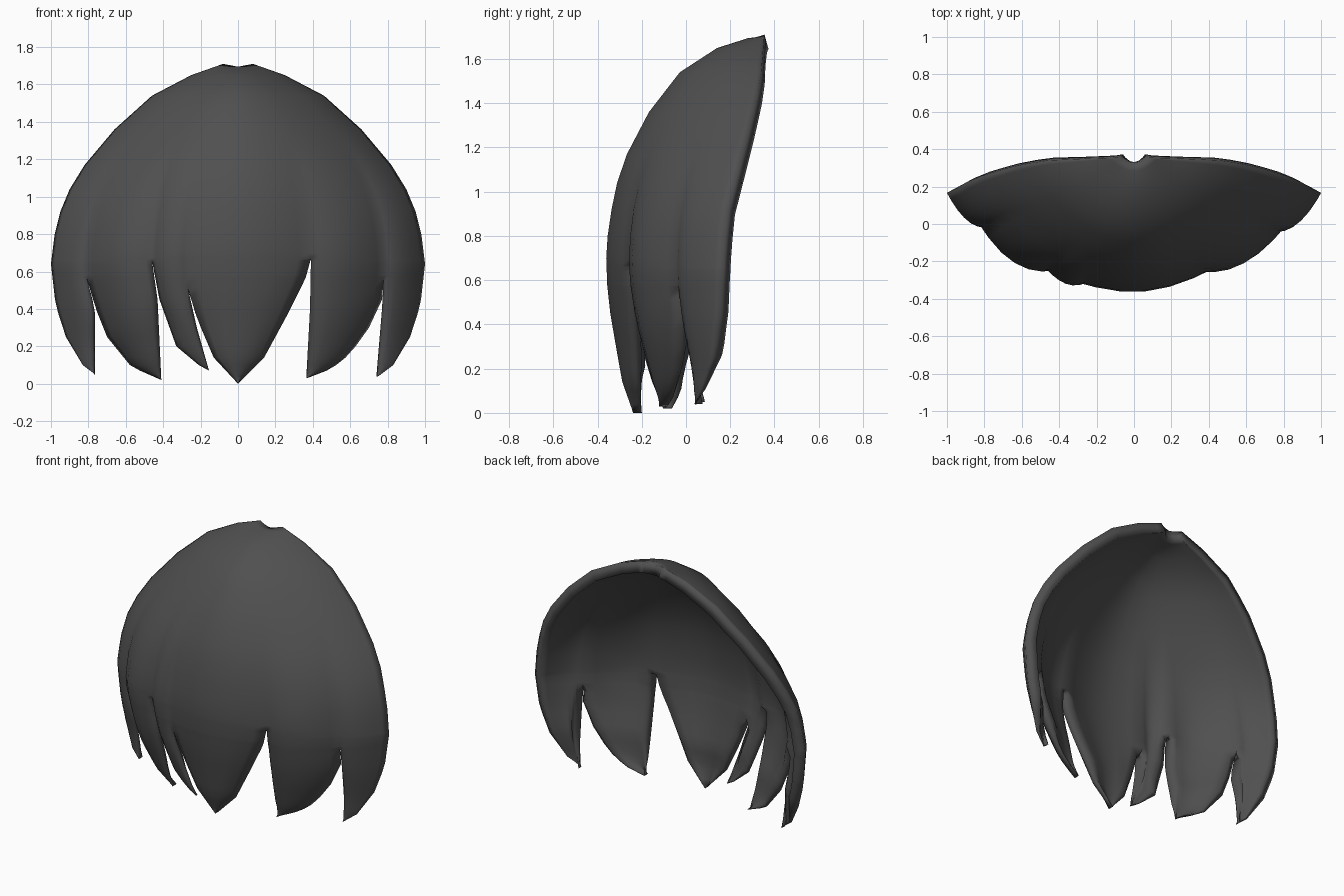
import bpy
import bmesh

cube = bpy.data.objects.get("Cube")
if cube:
    bpy.data.objects.remove(cube, do_unlink=True)


def interp(table, z):
    """Linear lookup in a list of (z, value) pairs running downwards."""
    if z >= table[0][0]:
        return table[0][1]
    for (za, va), (zb, vb) in zip(table, table[1:]):
        if z >= zb:
            return va + (vb - va) * (za - z) / (za - zb)
    return table[-1][1]


# Profiles by height: half width, front line and rear rim of the cap
HALF_WIDTH = [(1.71, .08), (1.65, .25), (1.54, .46), (1.36, .66), (1.17, .82),
              (1.04, .9), (.92, .95), (.8, .98), (.64, 1), (.42, .975),
              (.25, .92), (.1, .83), (.04, .75)]
FRONT = [(1.71, .33), (1.65, .14), (1.54, -.03), (1.36, -.17), (1.17, -.27),
         (1.04, -.315), (.85, -.355), (.7, -.365), (.58, -.36), (.45, -.345),
         (.25, -.31), (.14, -.29), (0, -.24)]
REAR = [(1.71, .355), (1.54, .34), (1.45, .325), (1.3, .29), (1.13, .245),
        (.9, .185), (.7, .17), (.45, .155), (.25, .125), (.1, .07), (.04, .04)]
LEVELS = [1.71, 1.695, 1.65, 1.6, 1.54, 1.45, 1.36, 1.27, 1.17, 1.04, .92, .8,
          .7, .67, .66, .64, .58, .57, .52, .45, .38, .3, .25, .2, .14, .1, .07,
          .05, .04]
COLUMNS = [0, .1, .3, .5, .7, .9, 1]


def side_edge(sign):
    return lambda z: sign * interp(HALF_WIDTH, z)


def notch_edge(notch, lower):
    """Lock border: fans out from the crown to the notch, then follows a path."""
    nz, nx = notch
    path = [notch] + lower

    def edge(z):
        if z >= nz:
            return nx * interp(HALF_WIDTH, z) / interp(HALF_WIDTH, nz)
        return interp(path, z)
    return edge


def surface_y(x, z):
    """Depth of the bowed cap: wrapped at the sides, flatter at the lock tips."""
    front, rear = interp(FRONT, z), interp(REAR, z)
    t = min(1, abs(x) / interp(HALF_WIDTH, z))
    k = 1 - max(0, 1 - z / .75) ** 2
    wrap = .15 * k
    return front + (rear - front) * ((1 - wrap) * t ** (1.1 + .7 * k) + wrap * t ** 12)


# Notches between neighbouring locks, as (height, x)
A, B, C, D, E = (.57, -.81), (.66, -.46), (.52, -.27), (.67, .39), (.58, .78)
VALLEYS = (A, D, E)

# Each lock: left border, left notch, right border, right notch, tip height, bulge
LOCKS = [
    (side_edge(-1), None,
     notch_edge(A, [(.4, -.765), (.04, -.765)]), A, .05, .01),
    (notch_edge(A, [(.4, -.76), (.25, -.7), (.09, -.57), (.02, -.41)]), A,
     notch_edge(B, [(.45, -.43), (.02, -.41)]), B, .02, .05),
    (notch_edge(B, [(.45, -.42), (.2, -.33), (.1, -.21), (.07, -.155)]), B,
     notch_edge(C, [(.3, -.22), (.07, -.155)]), C, .07, .03),
    (notch_edge(C, [(.35, -.22), (.14, -.13), (0, 0)]), C,
     notch_edge(D, [(.56, .36), (.38, .27), (.14, .14), (0, 0)]), D, 0, 0),
    (notch_edge(D, [(.4, .385), (.03, .365)]), D,
     notch_edge(E, [(.45, .77), (.3, .7), (.16, .6), (.08, .5), (.03, .37)]),
     E, .03, .025),
    (notch_edge(E, [(.4, .77), (.04, .74)]), E, side_edge(1), None, .04, .01),
]

bm = bmesh.new()
deform = bm.verts.layers.deform.verify()
for left, left_notch, right, right_notch, tip, bulge in LOCKS:
    rows = []
    for z in [level for level in LEVELS if level > tip] + [tip]:
        row = []
        xl, xr = left(z), right(z)
        # lock relief fades out towards the crown and the tip
        relief = max(0, min(1, (1.3 - z) / .6, (z - tip) / .3))
        for u in COLUMNS:
            x = xl + (xr - xl) * u
            y = surface_y(x, z) - relief * bulge * 4 * u * (1 - u)
            # shell thins out towards the lock tips
            weight = min(1, .05 + (z - tip) / .25)
            for notch, side in ((left_notch, 1 - u), (right_notch, u)):
                # shallow valleys run up from the deeper notches
                if notch in VALLEYS:
                    y += .025 * max(0, min(1, (1.3 - z) / .6)) * side ** 4
                # roll the free borders inwards and thin them
                if notch and side == 1 and z < notch[0]:
                    roll = min(1, (notch[0] - z) / .15)
                    y += .015 * roll
                    weight *= 1 - .4 * roll
            # small dimple at the crown
            dip = max(0, 1 - abs(x) / .08) * .015 if z == LEVELS[0] else 0
            vert = bm.verts.new((x, y, z - dip))
            vert[deform][0] = weight
            row.append(vert)
        rows.append(row)
    for high, low in zip(rows, rows[1:]):
        for i in range(len(COLUMNS) - 1):
            bm.faces.new((low[i], low[i + 1], high[i + 1], high[i]))

# Join the locks above their notches and collapse the pointed tips
bmesh.ops.remove_doubles(bm, verts=bm.verts, dist=.001)
bmesh.ops.dissolve_degenerate(bm, edges=bm.edges, dist=.0005)
for face in bm.faces:
    face.smooth = True

mesh = bpy.data.meshes.new("hair_fringe")
bm.to_mesh(mesh)
bm.free()
fringe = bpy.data.objects.new("hair_fringe", mesh)
bpy.context.collection.objects.link(fringe)
fringe.vertex_groups.new(name="shell_thickness")

# Shell thickness on the inside
shell = fringe.modifiers.new("thickness", "SOLIDIFY")
shell.thickness = .07
shell.offset = -1
shell.vertex_group = "shell_thickness"

charcoal = bpy.data.materials.new("charcoal_hair")
charcoal.use_nodes = True
colour = (.08, .08, .08, 1)
charcoal.diffuse_color = colour
charcoal.node_tree.nodes["Principled BSDF"].inputs["Base Color"].default_value = colour
mesh.materials.append(charcoal)
